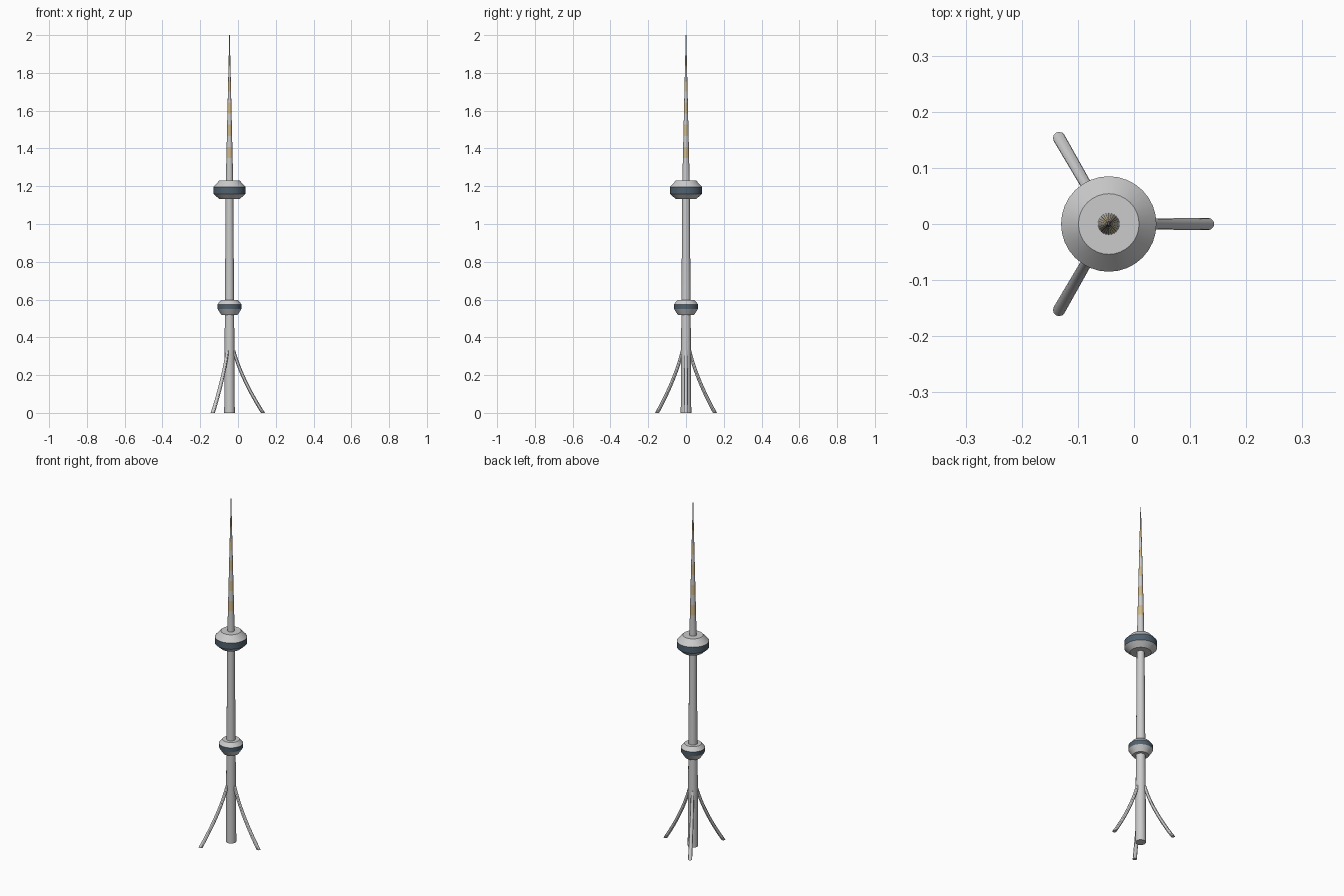
import bpy, bmesh, math

if "Cube" in bpy.data.objects:
    bpy.data.objects.remove(bpy.data.objects["Cube"])

AX = -0.045  # tower axis offset in x
SIDES = 24


def material(name, rgb):
    m = bpy.data.materials.new(name)
    m.diffuse_color = (*rgb, 1)
    m.use_nodes = True
    m.node_tree.nodes["Principled BSDF"].inputs["Base Color"].default_value = m.diffuse_color
    return m


concrete = material("concrete", (0.76, 0.75, 0.73))
glass = material("dark_glass", (0.08, 0.12, 0.16))
gold = material("gold_paint", (0.62, 0.48, 0.25))
MATS = [concrete, glass, gold]


def loft(name, rings, bands=None, sides=SIDES):
    """Loft horizontal circles (x, y, z, r); bands gives a material per segment."""
    bm = bmesh.new()
    loops = []
    for x, y, z, r in rings:
        loops.append([bm.verts.new((x + r * math.cos(2 * math.pi * i / sides),
                                    y + r * math.sin(2 * math.pi * i / sides), z))
                      for i in range(sides)])
    for k in range(len(loops) - 1):
        for i in range(sides):
            j = (i + 1) % sides
            f = bm.faces.new((loops[k][i], loops[k][j], loops[k + 1][j], loops[k + 1][i]))
            f.material_index = bands[k] if bands else 0
    bm.faces.new(loops[0])
    bm.faces.new(loops[-1])
    bmesh.ops.recalc_face_normals(bm, faces=bm.faces)
    me = bpy.data.meshes.new(name)
    bm.to_mesh(me)
    bm.free()
    for m in MATS:
        me.materials.append(m)
    ob = bpy.data.objects.new(name, me)
    bpy.context.collection.objects.link(ob)
    bpy.ops.object.select_all(action='DESELECT')
    bpy.context.view_layer.objects.active = ob
    ob.select_set(True)
    bpy.ops.object.shade_smooth_by_angle(angle=math.radians(30))
    return ob


def axial(profile):
    return [(AX, 0, z, r) for z, r in profile]


# Tapered main shaft
loft("shaft", axial([(0, 0.028), (0.55, 0.0245), (1.15, 0.02)]))

# Two pods with dark window bands
loft("lower_pod", axial([(0.518, 0.042), (0.55, 0.063), (0.575, 0.064), (0.597, 0.045)]), [0, 1, 0], 32)
loft("upper_pod", axial([(1.133, 0.055), (1.16, 0.085), (1.196, 0.085), (1.23, 0.054)]), [0, 1, 0], 32)

# Striped antenna tapering to the tip
zs = [1.22] + [1.35 + 0.0585 * i for i in range(10)] + [2.0]
radius = lambda z: 0.0195 - 0.018 * (z - 1.22) / 0.78
loft("antenna", axial([(z, radius(z)) for z in zs]),
     [2 if i % 2 else 0 for i in range(len(zs) - 1)])

# Three flared support legs
p0, p1, p2 = (0.022, 0.33), (0.063, 0.18), (0.177, 0.0)
for n in range(3):
    a = 2 * math.pi * n / 3
    rings = []
    for i in range(13):
        t = i / 12
        d, z = [(1 - t) ** 2 * u + 2 * t * (1 - t) * v + t * t * w for u, v, w in zip(p0, p1, p2)]
        rings.append((AX + d * math.cos(a), d * math.sin(a), z, 0.0085 + 0.0025 * t))
    loft(f"support_leg_{n + 1}", rings, sides=12)
